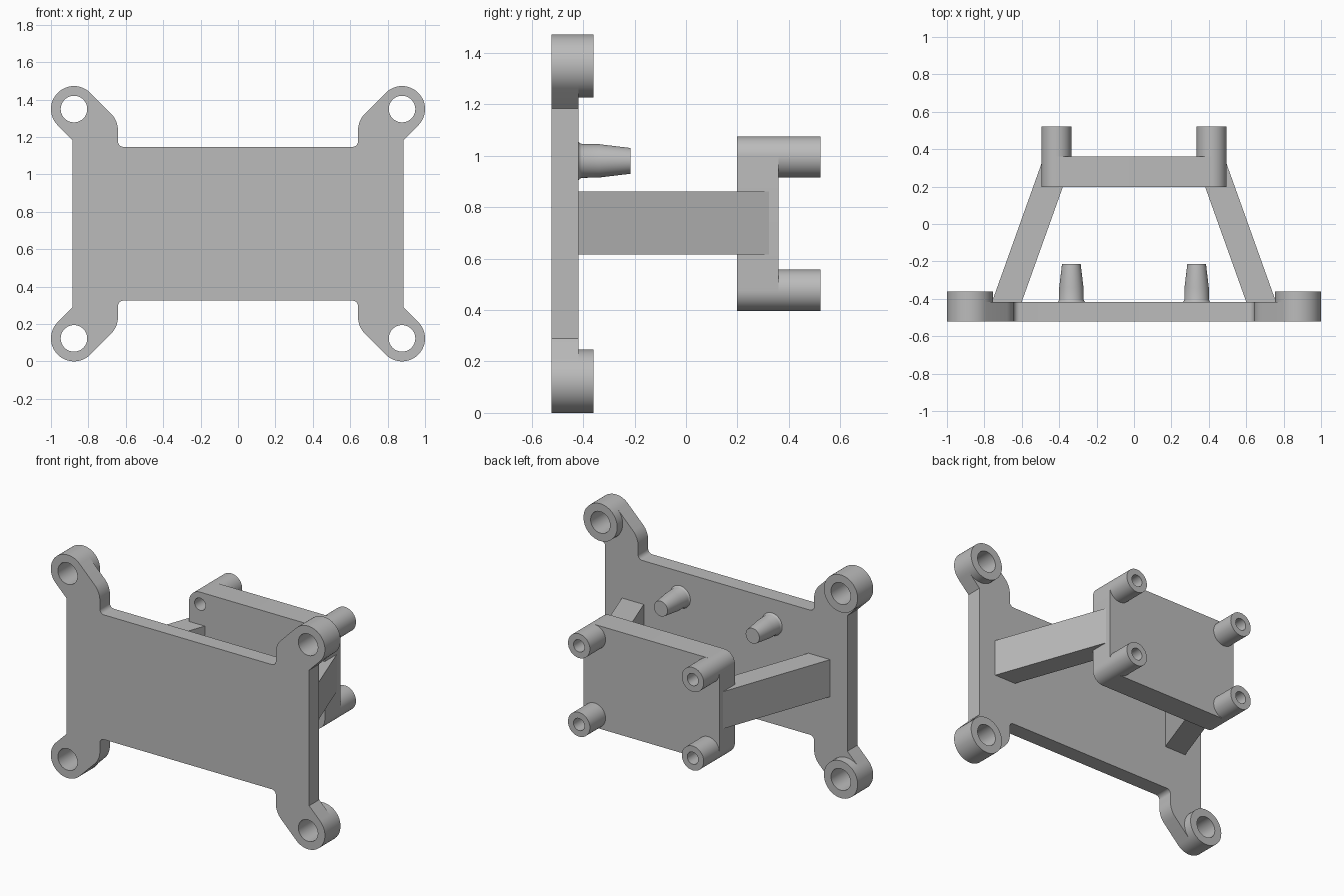
import bpy, bmesh
from math import sin, cos, pi, radians

cube = bpy.data.objects.get("Cube")
if cube:
    bpy.data.objects.remove(cube)

grey = bpy.data.materials.new("plain_grey")
grey.use_nodes = True
grey.diffuse_color = (0.5, 0.5, 0.5, 1)
grey.node_tree.nodes["Principled BSDF"].inputs["Base Color"].default_value = (0.5, 0.5, 0.5, 1)

MID_Z = 0.736
BACK_Y = 0.5225
EAR_X, EAR_Z, EAR_R, EAR_HOLE = 0.877, 0.613, 0.123, 0.071
POST_X, POST_Z, POST_R, POST_HOLE = 0.415, 0.259, 0.08, 0.04
SIGNS = [(1, 1), (-1, 1), (-1, -1), (1, -1)]


def arc(cx, cy, r, a, b, n):
    angles = [radians(a + (b - a) * i / n) for i in range(n + 1)]
    return [(cx + r * cos(t), cy + r * sin(t)) for t in angles]


def circle(cx, cy, r, n=48):
    return arc(cx, cy, r, 0, 360, n)[:-1]


def four_way(quarter):
    """Closed outline from its upper right quarter."""
    loop = []
    for sx, sy in SIGNS:
        part = [(x * sx, y * sy) for x, y in quarter]
        loop += part if sx * sy > 0 else part[::-1]
    return loop


def finish(obj):
    bm = bmesh.new()
    bm.from_mesh(obj.data)
    bmesh.ops.remove_doubles(bm, verts=bm.verts, dist=0.0001)
    bmesh.ops.recalc_face_normals(bm, faces=bm.faces)
    bm.to_mesh(obj.data)
    bm.free()
    obj.data.materials.clear()
    obj.data.materials.append(grey)
    bpy.ops.object.select_all(action='DESELECT')
    obj.select_set(True)
    bpy.context.view_layer.objects.active = obj
    bpy.ops.object.shade_smooth_by_angle(angle=radians(30))


def prism(name, loops, start, end, upright=True):
    """Extruded outline with holes, along y when upright, else along z."""
    curve = bpy.data.curves.new(name, 'CURVE')
    curve.dimensions = '2D'
    curve.fill_mode = 'BOTH'
    curve.extrude = (end - start) / 2
    for loop in loops:
        spline = curve.splines.new('POLY')
        spline.points.add(len(loop) - 1)
        for point, (x, y) in zip(spline.points, loop):
            point.co = (x, y, 0, 1)
        spline.use_cyclic_u = True
    obj = bpy.data.objects.new(name, curve)
    bpy.context.collection.objects.link(obj)
    mid = (start + end) / 2
    if upright:
        obj.rotation_euler.x = pi / 2
        obj.location = (0, mid, MID_Z)
    else:
        obj.location.z = mid
    bpy.ops.object.select_all(action='DESELECT')
    obj.select_set(True)
    bpy.context.view_layer.objects.active = obj
    bpy.ops.object.convert(target='MESH')
    finish(bpy.context.object)


# Front plate with four diagonal ears
quarter = [(0.885, EAR_Z - 0.166)]
quarter += arc(EAR_X, EAR_Z, EAR_R, -45, 135, 24)
quarter += arc(0.77, 0.499, 0.128, 135, 180, 8)
quarter += arc(0.612, 0.441, 0.03, 0, -90, 8)
ear_holes = [circle(sx * EAR_X, sz * EAR_Z, EAR_HOLE) for sx, sz in SIGNS]
prism("front_plate", [four_way(quarter)] + ear_holes, -BACK_Y, -0.4175)

# Rear plate with rounded corners
corner = arc(POST_X, POST_Z, POST_R, 0, 90, 12)
post_holes = [circle(sx * POST_X, sz * POST_Z, POST_HOLE) for sx, sz in SIGNS]
prism("rear_plate", [four_way(corner)] + post_holes, 0.1975, 0.36)

# Hollow bosses on the ears and hollow posts on the rear plate
for sx, sz in SIGNS:
    side = ("upper_" if sz > 0 else "lower_") + ("left" if sx > 0 else "right")
    x, z = sx * EAR_X, sz * EAR_Z
    prism("ear_boss_" + side, [circle(x, z, EAR_R), circle(x, z, EAR_HOLE)], -0.4175, -0.36)
    x, z = sx * POST_X, sz * POST_Z
    prism("rear_post_" + side, [circle(x, z, POST_R), circle(x, z, POST_HOLE)], 0.36, BACK_Y)


def peg(name, x, z):
    """Tapered pin with a flared foot, turned around the y axis."""
    profile = [(0, -0.43), (0.075, -0.43), (0.075, -0.418), (0.069, -0.413), (0.066, -0.405),
               (0.065, -0.34), (0.05, -0.215), (0, -0.215)]
    bm = bmesh.new()
    verts = [bm.verts.new((r, y, 0)) for r, y in profile]
    edges = [bm.edges.new(pair) for pair in zip(verts, verts[1:])]
    bmesh.ops.spin(bm, geom=verts + edges, cent=(0, 0, 0), axis=(0, 1, 0),
                   angle=2 * pi, steps=40)
    mesh = bpy.data.meshes.new(name)
    bm.to_mesh(mesh)
    bm.free()
    obj = bpy.data.objects.new(name, mesh)
    obj.location = (x, 0, z)
    bpy.context.collection.objects.link(obj)
    finish(obj)


# Slanted arms joining the plates, and locating pegs
for sx, side in ((1, "left"), (-1, "right")):
    outline = [(0.605, -0.43), (0.764, -0.43), (0.494, 0.325), (0.42, 0.325), (0.378, 0.205)]
    prism("arm_" + side, [[(sx * x, y) for x, y in outline]], 0.615, 0.86, upright=False)
    peg("peg_" + side, sx * 0.335, 0.98)
